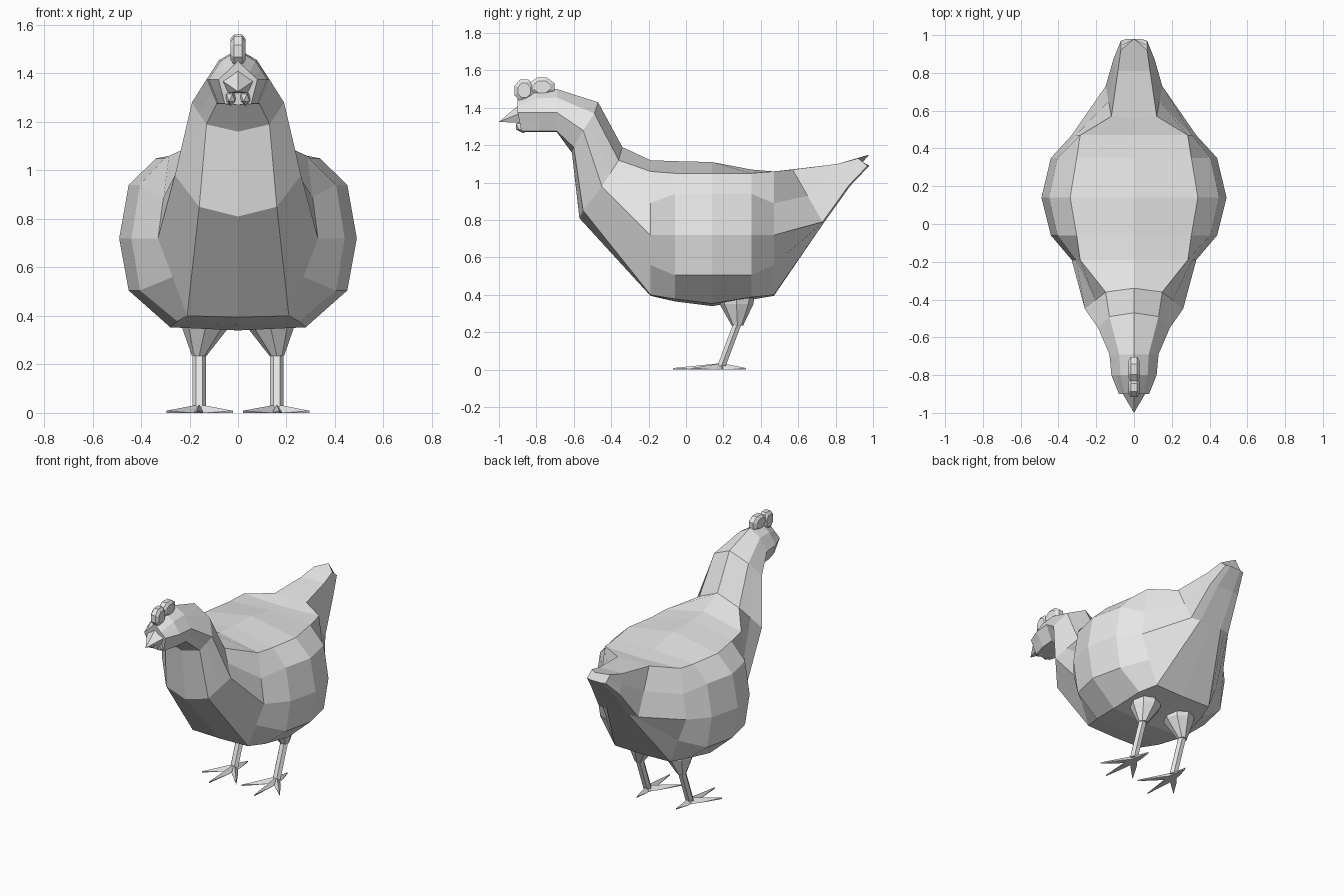
import bpy, bmesh, math
from mathutils import Vector

if "Cube" in bpy.data.objects:
    bpy.data.objects.remove(bpy.data.objects["Cube"])

grey = bpy.data.materials.new("plain_grey")
grey.diffuse_color = (0.8, 0.8, 0.8, 1)
grey.use_nodes = True
grey.node_tree.nodes["Principled BSDF"].inputs["Base Color"].default_value = grey.diffuse_color


def finish(name, bm):
    bmesh.ops.recalc_face_normals(bm, faces=bm.faces[:])
    me = bpy.data.meshes.new(name)
    bm.to_mesh(me)
    bm.free()
    me.materials.append(grey)
    ob = bpy.data.objects.new(name, me)
    bpy.context.collection.objects.link(ob)
    return ob


def loft(name, rings):
    """Skin a list of equal-length closed rings and cap both ends."""
    bm = bmesh.new()
    vs = [[bm.verts.new(p) for p in r] for r in rings]
    n = len(rings[0])
    for a, b in zip(vs, vs[1:]):
        for i in range(n):
            j = (i + 1) % n
            bm.faces.new((a[i], a[j], b[j], b[i]))
    bm.faces.new(vs[0])
    bm.faces.new(vs[-1][::-1])
    return finish(name, bm)


def hull(name, points):
    bm = bmesh.new()
    for p in points:
        bm.verts.new(p)
    bmesh.ops.convex_hull(bm, input=bm.verts[:])
    return finish(name, bm)


def ring(*pts):
    """Complete a half section (top centre to bottom centre) by mirroring."""
    p = [Vector(q) for q in pts]
    if len(p) == 5:  # add mid points on both flanks
        p = [p[0], p[1], (p[1] + p[2]) / 2, p[2], (p[2] + p[3]) / 2, p[3], p[4]]
    return p + [Vector((-q.x, q.y, q.z)) for q in p[5:0:-1]]


def head(y, w, top):
    low = y + .02 if y < -.75 else y
    return ring((0, y, top), (w * .6, y, top - .045), (w, y, 1.375),
                (w * .68, low, 1.275), (0, low, 1.27))


def barrel_end(y, top):
    return ring((0, y, top), (.285, y, 1.06), (.33, y, .72), (.21, y, .40), (0, y, .395))


def barrel(y, w, top, bottom):
    return ring((0, y, top), (w * .69, y, 1.05), (w * .92, y, .94), (w, y, .72),
                (w * .92, y, .505), (w * .57, y, bottom + .013), (0, y, bottom))


def tail(top, edge, low):
    """Tail section: top centre (y, z), upper edge and lower corner (x, y, z)."""
    x, y, z = low
    return ring((0, *top), edge, low, (x * .55, y + .01, z), (0, y + .01, z))


# body: head, neck, belly and tail in one skin
loft("body", [
    head(-.90, .08, 1.45), head(-.80, .12, 1.495), head(-.69, .13, 1.50),
    ring((0, -.47, 1.43), (.13, -.49, 1.37), (.19, -.55, 1.28), (.13, -.60, 1.19), (0, -.61, 1.16)),
    ring((0, -.34, 1.19), (.15, -.36, 1.12), (.26, -.45, .98), (.16, -.55, .85), (0, -.57, .81)),
    barrel_end(-.19, 1.12),
    barrel(-.06, .44, 1.115, .365), barrel(.14, .49, 1.11, .34), barrel(.35, .44, 1.07, .375),
    barrel_end(.47, 1.05),
    tail((.56, 1.07), (.12, .57, 1.07), (.15, .73, .79)),
    tail((.81, 1.10), (.085, .81, 1.10), (.11, .87, .985)),
    tail((.98, 1.15), (.07, .92, 1.13), (.07, .97, 1.09)),
])

# beak
hull("beak", [(0, -1.0, 1.325), (0, -.90, 1.41)] +
     [(s * x, -.89, z) for s in (1, -1) for x, z in ((.065, 1.37), (.04, 1.32))])


def oval(c, rx, ry, n=6):
    return [(c[0] + rx * math.cos(math.tau * i / n), c[1] + ry * math.sin(math.tau * i / n), c[2])
            for i in range(n)]


# comb: two chamfered eight-sided lumps
for name, cy, cz, ry, rz in (("comb_front", -.865, 1.493, .053, .06),
                             ("comb_back", -.77, 1.512, .068, .05)):
    loft(name, [[(x, cy + ry * s * math.cos(a), cz + rz * s * math.sin(a))
                 for a in (math.tau * (i + .5) / 8 for i in range(8))]
                for x, s in ((-.03, .7), (-.016, 1.06), (.016, 1.06), (.03, .7))])

for side, label in ((1, "right"), (-1, "left")):
    # wattle
    bm = bmesh.new()
    bmesh.ops.create_icosphere(bm, subdivisions=1, radius=1)
    for v in bm.verts:
        v.co = (side * .03 + v.co.x * .025, -.87 + v.co.y * .045, 1.30 + v.co.z * .035)
    finish(label + "_wattle", bm)

    # thigh and shank
    x = side * .16
    loft(label + "_thigh", [oval((side * .135, .27, .42), .10, .10, 8),
                            oval((side * .135, .27, .35), .095, .09, 8),
                            oval((x, .275, .235), .03, .03, 8)])
    loft(label + "_shank", [oval((x, .28, .26), .028, .026), oval((x, .19, .02), .028, .026)])

    # toes: three forward, one back
    root = Vector((x, .19, 0))
    tips = {"inner": (.02, .01), "middle": (.17, -.07), "outer": (.295, .03), "back": (.15, .32)}
    for toe, (tx, ty) in tips.items():
        tip = Vector((side * tx, ty, 0))
        d = (tip - root).normalized()
        w = Vector((-d.y, d.x, 0)) * .02
        up = Vector((0, 0, .035))
        heel, mid = root - d * .02, root.lerp(tip, .3)
        hull(f"{label}_{toe}_toe", [heel + w, heel - w, root + up, mid + w, mid - w,
                                    mid + up * .7, tip, tip + up * .25])
